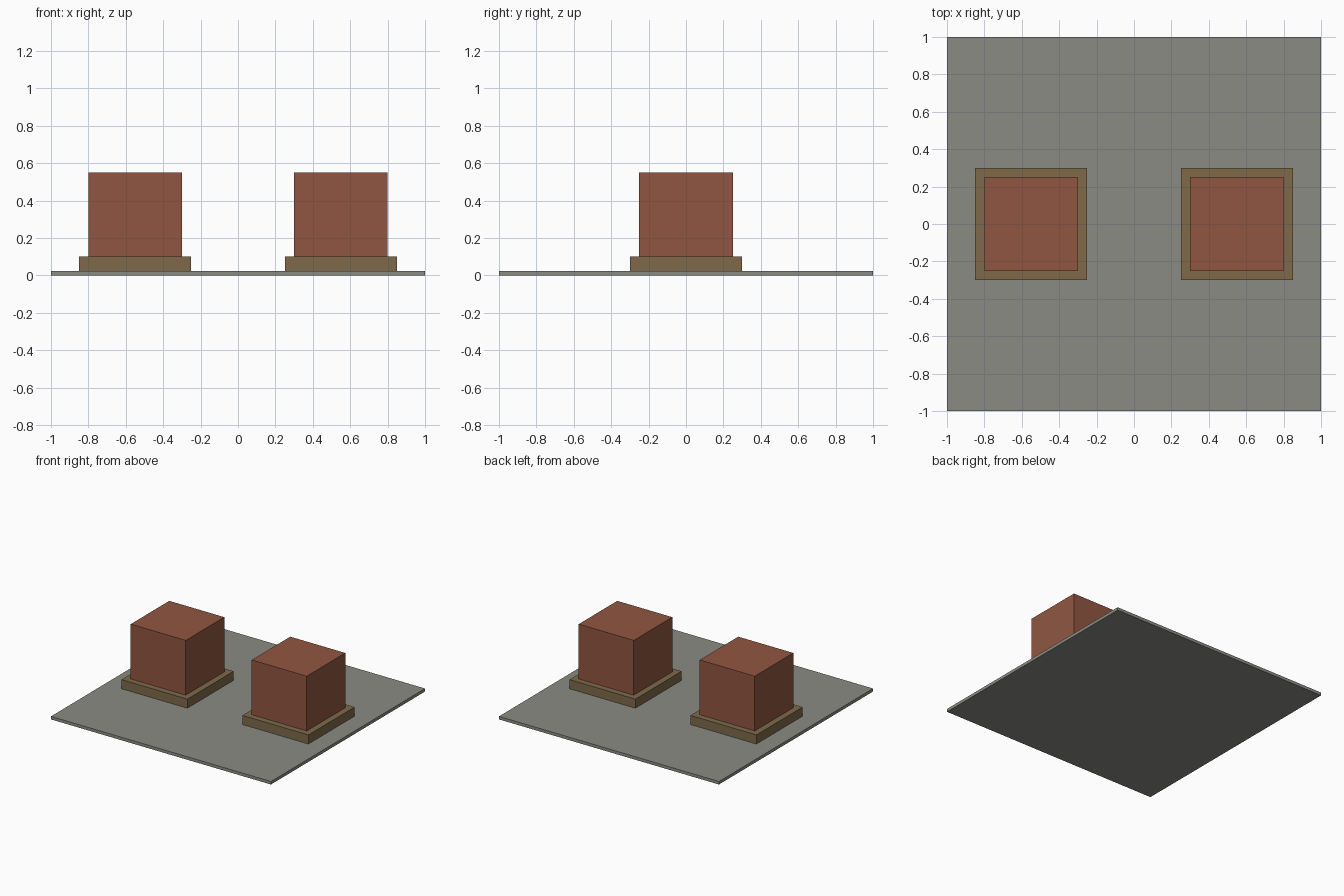
import bpy

if "Cube" in bpy.data.objects:
    bpy.data.objects.remove(bpy.data.objects["Cube"])


def make_material(name, color):
    mat = bpy.data.materials.new(name)
    mat.diffuse_color = (*color, 1.0)
    mat.use_nodes = True
    mat.node_tree.nodes["Principled BSDF"].inputs["Base Color"].default_value = mat.diffuse_color
    return mat


def box(name, x, width, depth, bottom, top, mat):
    """Axis-aligned box centred on y = 0, spanning bottom..top in z."""
    bpy.ops.mesh.primitive_cube_add(size=1, location=(x, 0, (bottom + top) / 2))
    obj = bpy.context.object
    obj.name = name
    obj.scale = (width, depth, top - bottom)
    bpy.ops.object.transform_apply(location=False, rotation=False, scale=True)
    obj.data.materials.append(mat)
    return obj


stone_grey = make_material("stone grey", (0.26, 0.26, 0.235))
olive_brown = make_material("olive brown", (0.21, 0.143, 0.067))
brick_red = make_material("brick red", (0.28, 0.094, 0.053))

# Ground slab
SLAB_TOP = 0.025
box("ground_slab", 0, 2.0, 2.0, 0.0, SLAB_TOP, stone_grey)

# Two blocks, each on a wider plinth
for side, x in (("left", -0.55), ("right", 0.55)):
    box(f"{side}_plinth", x, 0.6, 0.6, SLAB_TOP, 0.1, olive_brown)
    box(f"{side}_block", x, 0.5, 0.5, 0.1, 0.55, brick_red)
